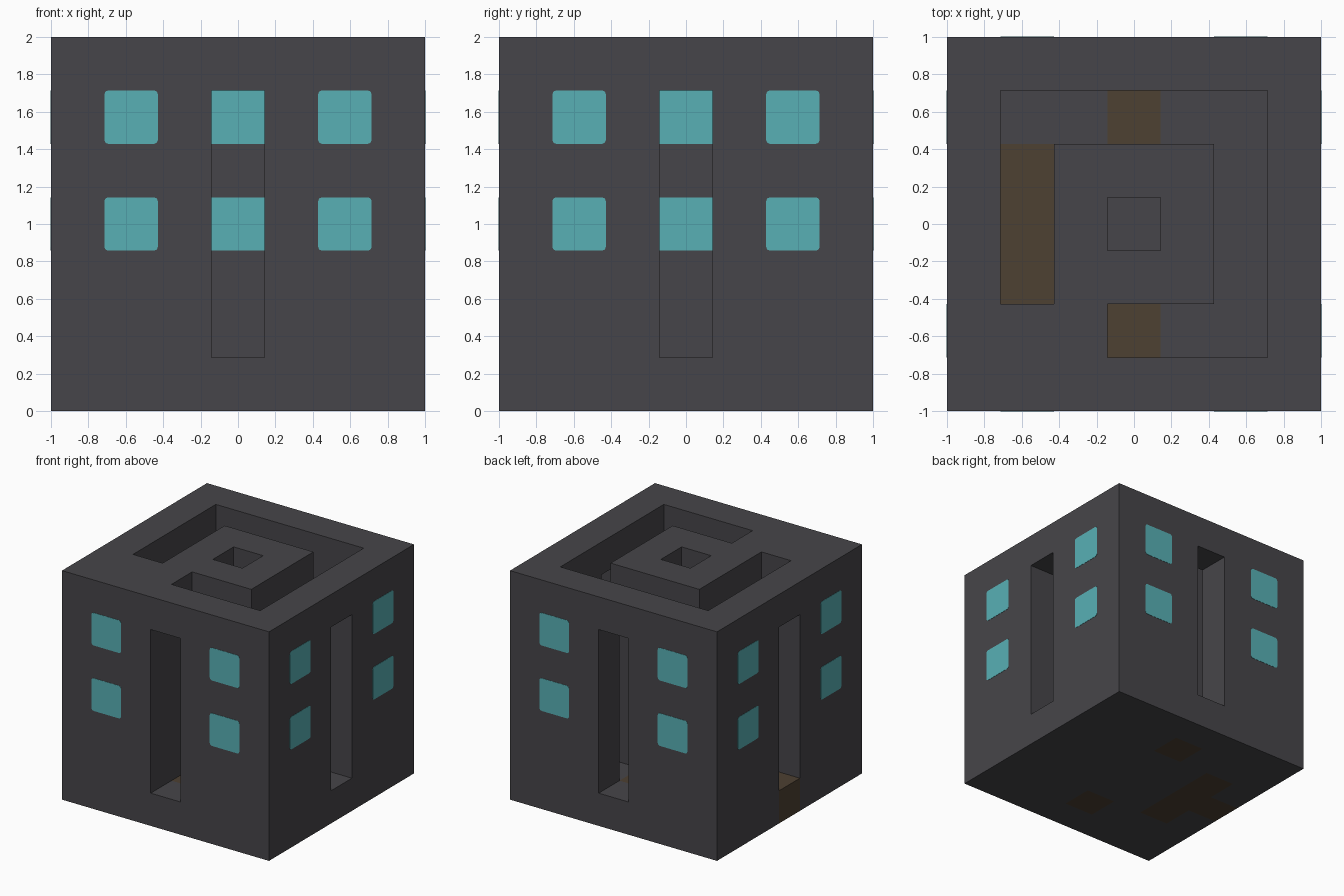
import bpy, bmesh, math
from mathutils import Vector, Matrix

cube = bpy.data.objects.get("Cube")
if cube:
    bpy.data.objects.remove(cube, do_unlink=True)

N = 7
U = 2 / N          # one grid cell
MID = N // 2
WINDOW_ROWS = (3, 5)


def material(name, rgb):
    m = bpy.data.materials.new(name)
    m.use_nodes = True
    color = (*rgb, 1)
    m.diffuse_color = color
    node = next(n for n in m.node_tree.nodes if n.type == "BSDF_PRINCIPLED")
    node.inputs["Base Color"].default_value = color
    node.inputs["Roughness"].default_value = 0.9
    return m


stone = material("dark_stone", (0.062, 0.060, 0.067))
glass = material("teal_glass", (0.098, 0.434, 0.462))
wood = material("brown_floor", (0.075, 0.052, 0.032))


def make_object(name, bm, mats):
    mesh = bpy.data.meshes.new(name)
    bm.to_mesh(mesh)
    bm.free()
    for m in mats:
        mesh.materials.append(m)
    obj = bpy.data.objects.new(name, mesh)
    bpy.context.collection.objects.link(obj)
    return obj


# Floor plan of the spiral corridor, back row first
PLAN = ["#######",
        "#.....#",
        "#.###.#",
        "#.#.#.#",
        "#.###.#",
        "###...#",
        "#######"][::-1]
WOOD_CELLS = {(3, 1), (3, 5), (1, 2), (1, 3), (1, 4), (0, 3)}


def solid(i, j, k):
    if not all(0 <= c < N for c in (i, j, k)):
        return False
    if k == 0:
        return True
    doorway = MID in (i, j) and (i in (0, N - 1) or j in (0, N - 1))
    if doorway and k < N - 1:
        return False
    return PLAN[j][i] == "#"


def face_material(i, j, k, d):
    if k == 0 and (i, j) in WOOD_CELLS:
        return 2
    # windows on the core, opposite each doorway
    arm = Vector((i - MID, j - MID, 0))
    if k in WINDOW_ROWS and arm.length == 1 and arm.dot(d) > 0.5:
        return 1
    return 0


# Main block: only the exposed faces of the grid, then merged into large faces
bm = bmesh.new()
axes = [Vector(a) * s for a in ((1, 0, 0), (0, 1, 0), (0, 0, 1)) for s in (1, -1)]
for i in range(N):
    for j in range(N):
        for k in range(N):
            if not solid(i, j, k):
                continue
            center = Vector((i - MID, j - MID, k + 0.5)) * U
            for d in axes:
                if solid(i + int(d.x), j + int(d.y), k + int(d.z)):
                    continue
                a = Vector((d.y, d.z, d.x))
                b = d.cross(a)
                corners = [center + (d + a * s + b * t) * U / 2
                           for s, t in ((-1, -1), (1, -1), (1, 1), (-1, 1))]
                face = bm.faces.new([bm.verts.new(c) for c in corners])
                face.material_index = face_material(i, j, k, d)
bmesh.ops.remove_doubles(bm, verts=bm.verts, dist=0.001)
bmesh.ops.dissolve_limit(bm, angle_limit=0.01, verts=bm.verts, edges=bm.edges,
                         delimit={"MATERIAL"})
make_object("maze_block", bm, [stone, glass, wood])


# Rounded window panes on one wall, repeated around the block
def window_wall(name, angle):
    bm = bmesh.new()
    for col in (-2, 2):
        for row in WINDOW_ROWS:
            pos = Vector((col * U, -1, (row + 0.5) * U))
            bmesh.ops.create_cube(bm, size=1, matrix=Matrix.Translation(pos)
                                  @ Matrix.Diagonal((U, 0.004, U, 1)))
    rims = [e for e in bm.edges
            if abs(e.verts[0].co.y - e.verts[1].co.y) > 0.002]
    bmesh.ops.bevel(bm, geom=rims, offset=0.02, segments=2, profile=0.5,
                    affect="EDGES", clamp_overlap=False)
    bmesh.ops.rotate(bm, verts=bm.verts, cent=(0, 0, 0),
                     matrix=Matrix.Rotation(angle, 3, "Z"))
    return make_object(name, bm, [glass])


for n, side in enumerate(("front", "left", "back", "right")):
    window_wall(side + "_windows", n * math.pi / 2)
